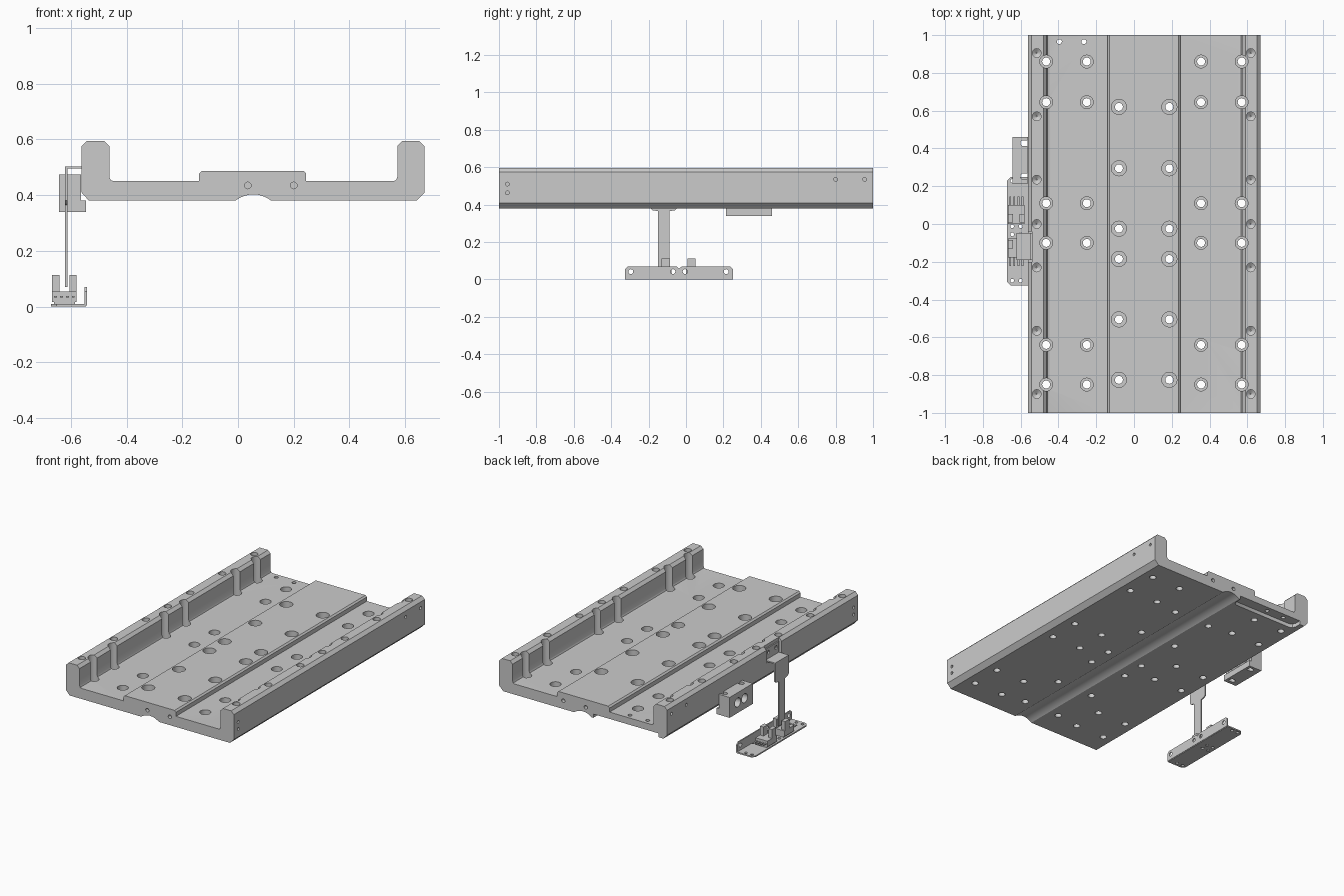
import bpy, bmesh, math
from mathutils import Vector, Matrix

if "Cube" in bpy.data.objects:
    bpy.data.objects.remove(bpy.data.objects["Cube"])

AX = {'x': lambda u, v, w: (w, u, v), 'y': lambda u, v, w: (u, w, v), 'z': lambda u, v, w: (u, v, w)}


def finish(name, bm):
    bmesh.ops.recalc_face_normals(bm, faces=bm.faces)
    me = bpy.data.meshes.new(name)
    bm.to_mesh(me)
    bm.free()
    ob = bpy.data.objects.new(name, me)
    bpy.context.collection.objects.link(ob)
    return ob


def add_prism(bm, pts, axis, a, b):
    lo = [bm.verts.new(AX[axis](u, v, a)) for u, v in pts]
    hi = [bm.verts.new(AX[axis](u, v, b)) for u, v in pts]
    bm.faces.new(lo)
    bm.faces.new(hi)
    n = len(pts)
    for i in range(n):
        bm.faces.new((lo[i], lo[(i + 1) % n], hi[(i + 1) % n], hi[i]))


def prism(name, pts, axis, a, b):
    bm = bmesh.new()
    add_prism(bm, pts, axis, a, b)
    return finish(name, bm)


def rect(u0, u1, v0, v1):
    return [(u0, v0), (u1, v0), (u1, v1), (u0, v1)]


def add_box(bm, x0, x1, y0, y1, z0, z1):
    add_prism(bm, rect(x0, x1, y0, y1), 'z', z0, z1)


def add_hole(bm, axis, u, v, steps, n=24):
    # stepped round cutter: steps are (radius, position along axis)
    rings = [[bm.verts.new(AX[axis](u + r * math.cos(2 * math.pi * i / n),
                                    v + r * math.sin(2 * math.pi * i / n), w))
              for i in range(n)] for r, w in steps]
    for p, q in zip(rings, rings[1:]):
        for i in range(n):
            bm.faces.new((p[i], p[(i + 1) % n], q[(i + 1) % n], q[i]))
    bm.faces.new(rings[0])
    bm.faces.new(rings[-1])


def cut(ob, bm):
    cutter = finish("cutter", bm)
    cutter.hide_render = True
    mod = ob.modifiers.new("cut", 'BOOLEAN')
    mod.operation, mod.solver, mod.object = 'DIFFERENCE', 'EXACT', cutter
    dg = bpy.context.evaluated_depsgraph_get()
    me = bpy.data.meshes.new_from_object(ob.evaluated_get(dg))
    ob.modifiers.clear()
    ob.data = me
    bpy.data.objects.remove(cutter)


def smooth(ob):
    bpy.ops.object.select_all(action='DESELECT')
    ob.select_set(True)
    bpy.context.view_layer.objects.active = ob
    bpy.ops.object.shade_smooth_by_angle(angle=math.radians(30))


# carriage plate: one cross-section run along y, shallow arc groove underneath
arc = [(0.055 + 0.065 * math.sin(t), 0.38 + 0.023 * math.cos(t * 2) * 0.5 + 0.0115)
       for t in [math.pi / 2 * k / 6 for k in range(-6, 7)]]
section = [(-0.535, 0.38)] + arc + [
    (0.64, 0.38), (0.67, 0.41), (0.67, 0.575), (0.65, 0.595), (0.59, 0.595), (0.572, 0.577),
    (0.572, 0.465), (0.567, 0.454), (0.557, 0.45), (0.245, 0.45), (0.245, 0.477), (0.235, 0.487),
    (-0.13, 0.487), (-0.14, 0.477), (-0.14, 0.45), (-0.447, 0.45), (-0.457, 0.454),
    (-0.462, 0.465), (-0.462, 0.577), (-0.48, 0.595), (-0.542, 0.595), (-0.562, 0.575), (-0.562, 0.41)]
plate = prism("carriage_plate", section, 'y', -1, 1)

bm = bmesh.new()
# counterbored holes; the outer columns also scoop into the walls
for y in (0.86, 0.645, 0.11, -0.10, -0.64, -0.85):
    for x in (-0.465, -0.25, 0.355, 0.57):
        add_hole(bm, 'z', x, y, [(0.021, 0.3), (0.021, 0.415), (0.034, 0.415), (0.034, 0.7)])
for y in (0.62, 0.295, -0.025, -0.185, -0.505, -0.825):
    for x in (-0.08, 0.187):
        add_hole(bm, 'z', x, y, [(0.021, 0.3), (0.021, 0.44), (0.04, 0.44), (0.04, 0.7)])
# blind holes in the wall tops
for y in (0.905, 0.57, 0.235, 0.0, -0.23, -0.565, -0.9):
    for x in (-0.515, 0.618):
        add_hole(bm, 'z', x, y, [(0.003, 0.515), (0.023, 0.53), (0.023, 0.7)])
# small end and side holes
for x in (-0.395, -0.265):
    add_hole(bm, 'z', x, 0.965, [(0.013, 0.3), (0.013, 0.7)], 16)
for x in (0.035, 0.2):
    for y0, y1 in ((-1.1, -0.94), (0.94, 1.1)):
        add_hole(bm, 'y', x, 0.435, [(0.012, y0), (0.012, y1)], 16)
for y, z in ((-0.955, 0.51), (-0.955, 0.463), (0.8, 0.535), (0.955, 0.535)):
    for x0, x1 in ((0.635, 0.75), (-0.65, -0.53)):
        add_hole(bm, 'x', y, z, [(0.01, x0), (0.01, x1)], 16)
cut(plate, bm)

# shallow pocket under the back edge and flange recess in the left wall
bm = bmesh.new()
add_prism(bm, [(-0.5, 1.1), (-0.5, 0.96), (-0.491, 0.939), (-0.47, 0.93), (-0.05, 0.93),
               (-0.029, 0.939), (-0.02, 0.96), (-0.02, 1.1)], 'z', 0.3, 0.405)
add_box(bm, -0.6, -0.54, -0.2, -0.04, 0.49, 0.65)
cut(plate, bm)
smooth(plate)

# side block with two cross bores and two vertical slots
block = prism("side_block", rect(-0.642, -0.563, 0.215, 0.46), 'z', 0.34, 0.475)
bm = bmesh.new()
for y in (0.302, 0.375):
    add_hole(bm, 'x', y, 0.41, [(0.03, -0.7), (0.03, -0.5)])
for y in (0.428, 0.252):
    slot = [(-0.587 + 0.015 * math.cos(t), y + 0.015 * math.sin(t))
            for t in [math.pi * (0.5 + k / 8) for k in range(9)]]
    add_prism(bm, slot + [(-0.5, y - 0.015), (-0.5, y + 0.015)], 'z', 0.3, 0.6)
cut(block, bm)
smooth(block)
prism("side_block_foot", rect(-0.563, -0.546, 0.215, 0.46), 'z', 0.34, 0.38)

# flag: wide head, narrow stem, folded top and wall flange
yc = -0.119
half = [(0.032, 0.07), (0.032, 0.365), (0.06, 0.37), (0.071, 0.38), (0.071, 0.503)]
prism("flag_stem", [(yc + u, v) for u, v in half] + [(yc - u, v) for u, v in half[::-1]],
      'x', -0.621, -0.613)
prism("flag_top", rect(-0.621, -0.541, yc - 0.071, yc + 0.071), 'z', 0.495, 0.503)
flange = prism("flag_flange", rect(yc - 0.071, yc + 0.071, 0.495, 0.575), 'x', -0.549, -0.541)
bm = bmesh.new()
for s in (-0.04, 0.04):
    add_hole(bm, 'x', yc + s, 0.545, [(0.012, -0.6), (0.012, -0.5)], 16)
cut(flange, bm)

# tray: folded sheet with a lip on the inner side
base = prism("tray_base", [(-0.672, -0.305), (-0.652, -0.325), (-0.546, -0.325), (-0.546, 0.25),
                           (-0.652, 0.25), (-0.672, 0.23)], 'z', 0, 0.009)
bm = bmesh.new()
for x in (-0.645, -0.6):
    for y in (-0.3, -0.055, -0.012, 0.228):
        add_hole(bm, 'z', x, y, [(0.01, -0.1), (0.01, 0.1)], 16)
cut(base, bm)
lip = prism("tray_lip", [(-0.325, 0.004), (0.25, 0.004), (0.25, 0.055), (0.235, 0.07), (-0.022, 0.07),
                         (-0.037, 0.058), (-0.052, 0.07), (-0.31, 0.07), (-0.325, 0.055)],
            'x', -0.551, -0.543)
bm = bmesh.new()
for y in (-0.295, -0.07, -0.005, 0.215):
    add_hole(bm, 'x', y, 0.042, [(0.013, -0.6), (0.013, -0.5)], 16)
cut(lip, bm)
smooth(base)
smooth(lip)

# two fork sensors: body, mounting foot, two prongs and four pins each
for name, yp, d in (("front_sensor", -0.108, -1), ("back_sensor", 0.03, 1)):
    bm = bmesh.new()

    def part(x0, x1, a, b, z0, z1):
        add_box(bm, x0, x1, min(yp + d * a, yp + d * b), max(yp + d * a, yp + d * b), z0, z1)
    part(-0.667, -0.579, -0.03, 0.07, 0.016, 0.054)
    part(-0.66, -0.586, -0.028, 0.068, 0.009, 0.016)
    part(-0.667, -0.641, -0.022, 0.022, 0.054, 0.113)
    part(-0.605, -0.579, -0.022, 0.022, 0.054, 0.113)
    for k in range(4):
        x = -0.655 + 0.0213 * k
        part(x - 0.005, x + 0.005, 0.07, 0.115, 0.033, 0.038)
    finish(name, bm)
